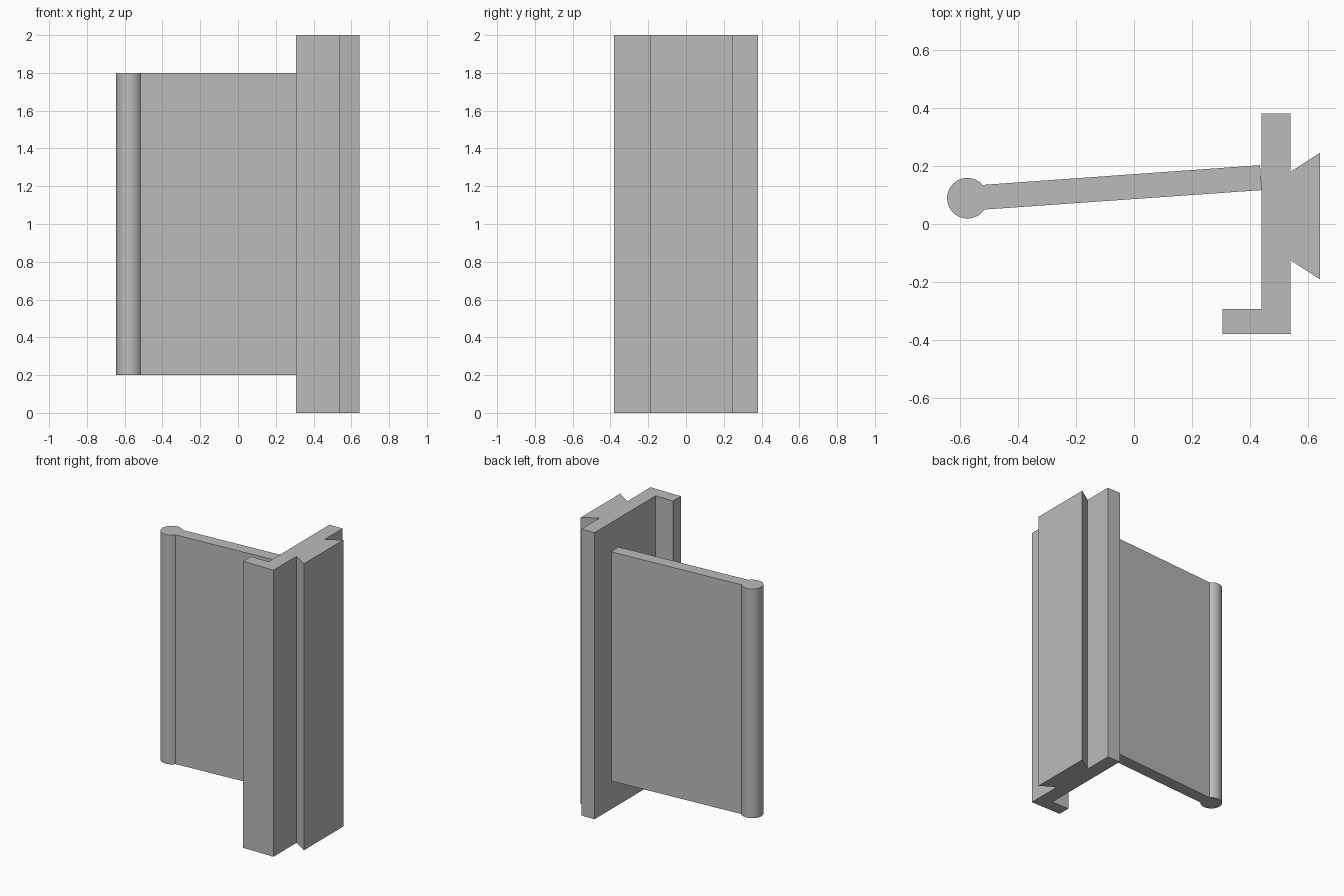
import bpy
import bmesh
import math

cube = bpy.data.objects.get("Cube")
if cube:
    bpy.data.objects.remove(cube, do_unlink=True)

grey = bpy.data.materials.new("plain grey")
grey.use_nodes = True
colour = (0.5, 0.5, 0.5, 1)
grey.diffuse_color = colour
grey.node_tree.nodes["Principled BSDF"].inputs["Base Color"].default_value = colour


def extrude_profile(name, outline, bottom, top):
    """Raise a counter-clockwise outline from bottom to top."""
    bm = bmesh.new()
    face = bm.faces.new([bm.verts.new((x, y, bottom)) for x, y in outline])
    raised = bmesh.ops.extrude_face_region(bm, geom=[face], use_keep_orig=True)
    verts = [g for g in raised["geom"] if isinstance(g, bmesh.types.BMVert)]
    bmesh.ops.translate(bm, verts=verts, vec=(0, 0, top - bottom))
    bmesh.ops.recalc_face_normals(bm, faces=bm.faces)
    mesh = bpy.data.meshes.new(name)
    bm.to_mesh(mesh)
    bm.free()
    mesh.materials.append(grey)
    obj = bpy.data.objects.new(name, mesh)
    bpy.context.collection.objects.link(obj)
    bpy.ops.object.select_all(action="DESELECT")
    obj.select_set(True)
    bpy.context.view_layer.objects.active = obj
    bpy.ops.object.shade_smooth_by_angle(angle=math.radians(25))
    return obj


# Upright rail with a front lip and a dovetail along its outer side
rail = [(0.306, -0.38), (0.54, -0.38), (0.54, -0.125), (0.642, -0.191),
        (0.642, 0.246), (0.54, 0.18), (0.54, 0.382), (0.44, 0.382),
        (0.44, -0.293), (0.306, -0.293)]
extrude_profile("dovetail_rail", rail, 0, 2)

# Slanted blade ending in a round bead
centre_x, centre_y, radius = -0.575, 0.089, 0.07
start, end, steps = math.radians(41), math.radians(326), 48
bead = []
for i in range(steps + 1):
    a = start + (end - start) * i / steps
    bead.append((centre_x + radius * math.cos(a), centre_y + radius * math.sin(a)))
blade = bead + [(0.441, 0.117), (0.435, 0.203)]
extrude_profile("beaded_blade", blade, 0.2, 1.8)
